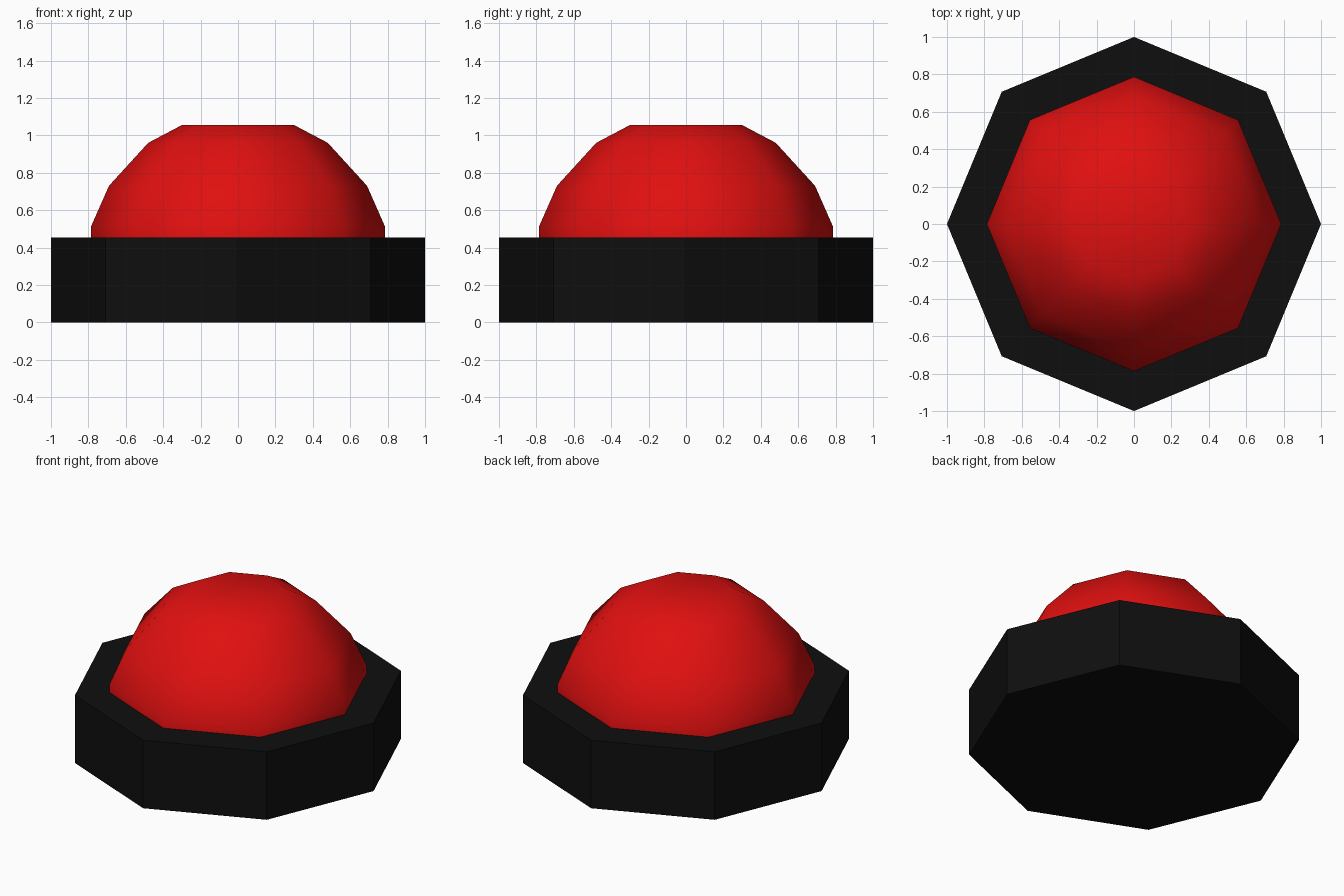
import bpy
import bmesh
from math import cos, sin, pi

cube = bpy.data.objects.get("Cube")
if cube:
    bpy.data.objects.remove(cube, do_unlink=True)

SIDES = 8


def make_material(name, rgb):
    mat = bpy.data.materials.new(name)
    mat.use_nodes = True
    color = (*rgb, 1.0)
    mat.diffuse_color = color
    mat.node_tree.nodes["Principled BSDF"].inputs["Base Color"].default_value = color
    return mat


def lathe(name, profile, mat, cap_bottom, smooth):
    """Stack eight-sided rings given as (radius, height), from bottom to top."""
    bm = bmesh.new()
    rings = []
    for radius, z in profile:
        angles = [2 * pi * i / SIDES for i in range(SIDES)]
        rings.append([bm.verts.new((radius * cos(a), radius * sin(a), z)) for a in angles])
    for low, high in zip(rings, rings[1:]):
        for i in range(SIDES):
            j = (i + 1) % SIDES
            bm.faces.new((low[i], low[j], high[j], high[i]))
    bm.faces.new(rings[-1])
    if cap_bottom:
        bm.faces.new(rings[0][::-1])
    for face in bm.faces:
        face.smooth = smooth
    mesh = bpy.data.meshes.new(name)
    bm.to_mesh(mesh)
    bm.free()
    mesh.materials.append(mat)
    obj = bpy.data.objects.new(name, mesh)
    bpy.context.collection.objects.link(obj)
    return obj


black = make_material("black plastic", (0.0045, 0.0045, 0.0045))
red = make_material("red plastic", (0.75, 0.005, 0.005))

# Flat-sided octagonal base
lathe("base", [(1.0, 0.0), (1.0, 0.453)], black, cap_bottom=True, smooth=False)

# Smooth-shaded push button, seated slightly into the base
button_profile = [(0.787, 0.42), (0.787, 0.51), (0.69, 0.73), (0.48, 0.96), (0.30, 1.055)]
lathe("button_dome", button_profile, red, cap_bottom=False, smooth=True)
